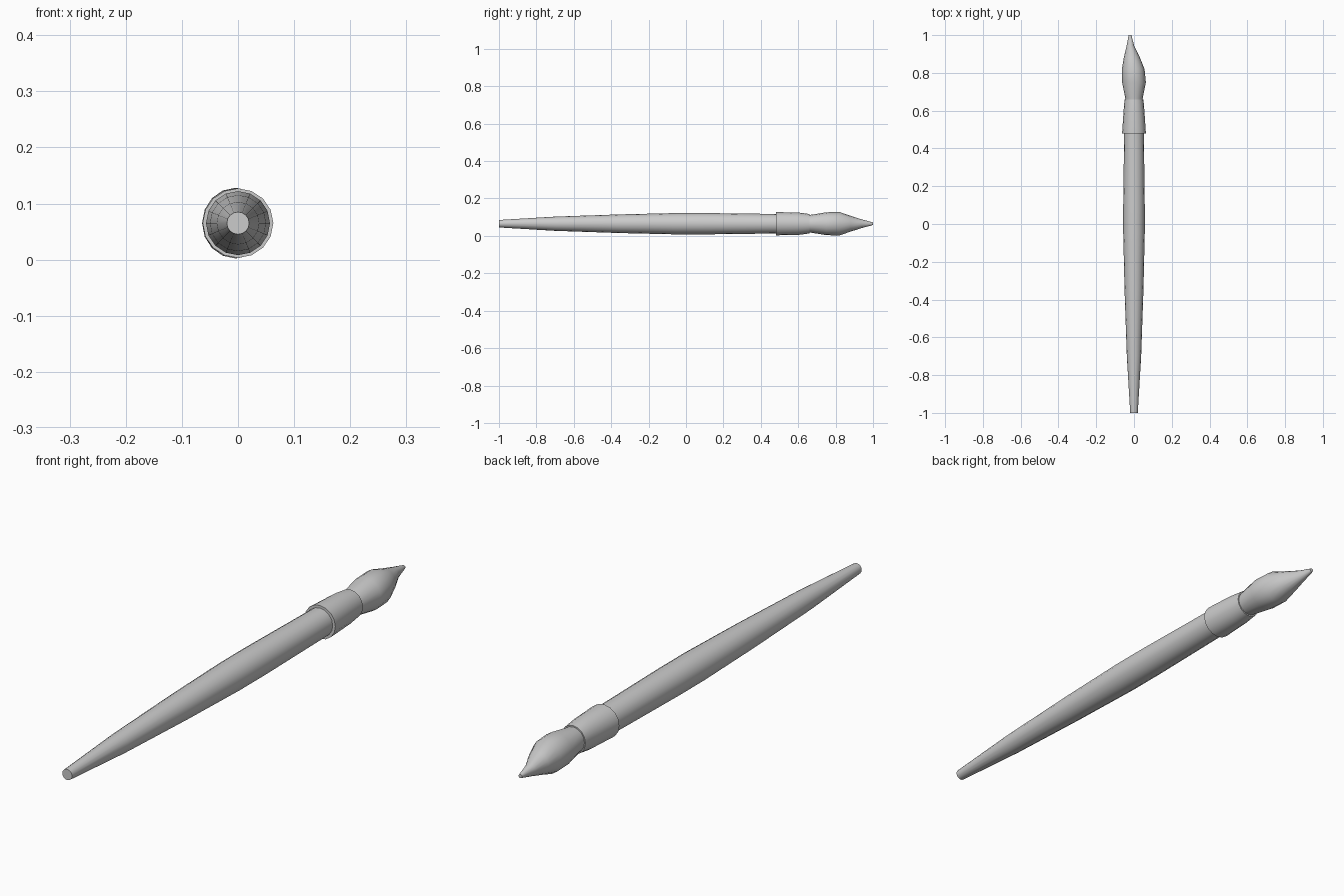
import bpy
import bmesh
from math import cos, sin, tau

cube = bpy.data.objects.get("Cube")
if cube:
    bpy.data.objects.remove(cube, do_unlink=True)

SIDES = 16
AXIS_Z = 0.065

grey = bpy.data.materials.new("plain grey")
grey.use_nodes = True
grey.diffuse_color = (0.6, 0.6, 0.6, 1)
grey.node_tree.nodes["Principled BSDF"].inputs["Base Color"].default_value = (0.6, 0.6, 0.6, 1)


def loft(name, sections):
    """Skin elliptical rings given as (y, half width, half height, x shift)."""
    bm = bmesh.new()
    rings = []
    for y, rx, rz, shift in sections:
        angles = [tau * i / SIDES for i in range(SIDES)]
        rings.append([bm.verts.new((shift + rx * cos(a), y, AXIS_Z + rz * sin(a)))
                      for a in angles])
    for a, b in zip(rings, rings[1:]):
        for i in range(SIDES):
            j = (i + 1) % SIDES
            bm.faces.new((a[i], a[j], b[j], b[i]))
    bm.faces.new(rings[0])
    bm.faces.new(rings[-1])
    bmesh.ops.recalc_face_normals(bm, faces=bm.faces)
    mesh = bpy.data.meshes.new(name)
    bm.to_mesh(mesh)
    bm.free()
    mesh.materials.append(grey)
    obj = bpy.data.objects.new(name, mesh)
    bpy.context.collection.objects.link(obj)
    bpy.ops.object.select_all(action="DESELECT")
    obj.select_set(True)
    bpy.context.view_layer.objects.active = obj
    bpy.ops.object.shade_smooth_by_angle(angle=0.6)
    return obj


# Long tapered wooden handle
loft("handle", [(y, r, r, 0) for y, r in (
    (-1, 0.02), (-0.7, 0.038), (-0.35, 0.05), (-0.05, 0.057),
    (0.1, 0.057), (0.5, 0.052))])

# Sleeve joining handle and bristles
loft("ferrule", [(0.48, 0.063, 0.062, 0), (0.6, 0.055, 0.06, 0),
                 (0.66, 0.05, 0.052, 0)])

# Swollen bristle head with its tip swept to one side
loft("bristles", [(0.64, 0.044, 0.045, 0), (0.67, 0.047, 0.048, 0),
                  (0.75, 0.063, 0.061, 0), (0.82, 0.06, 0.063, -0.004),
                  (0.88, 0.043, 0.042, -0.011), (0.94, 0.021, 0.023, -0.019),
                  (1.0, 0.007, 0.007, -0.021)])
